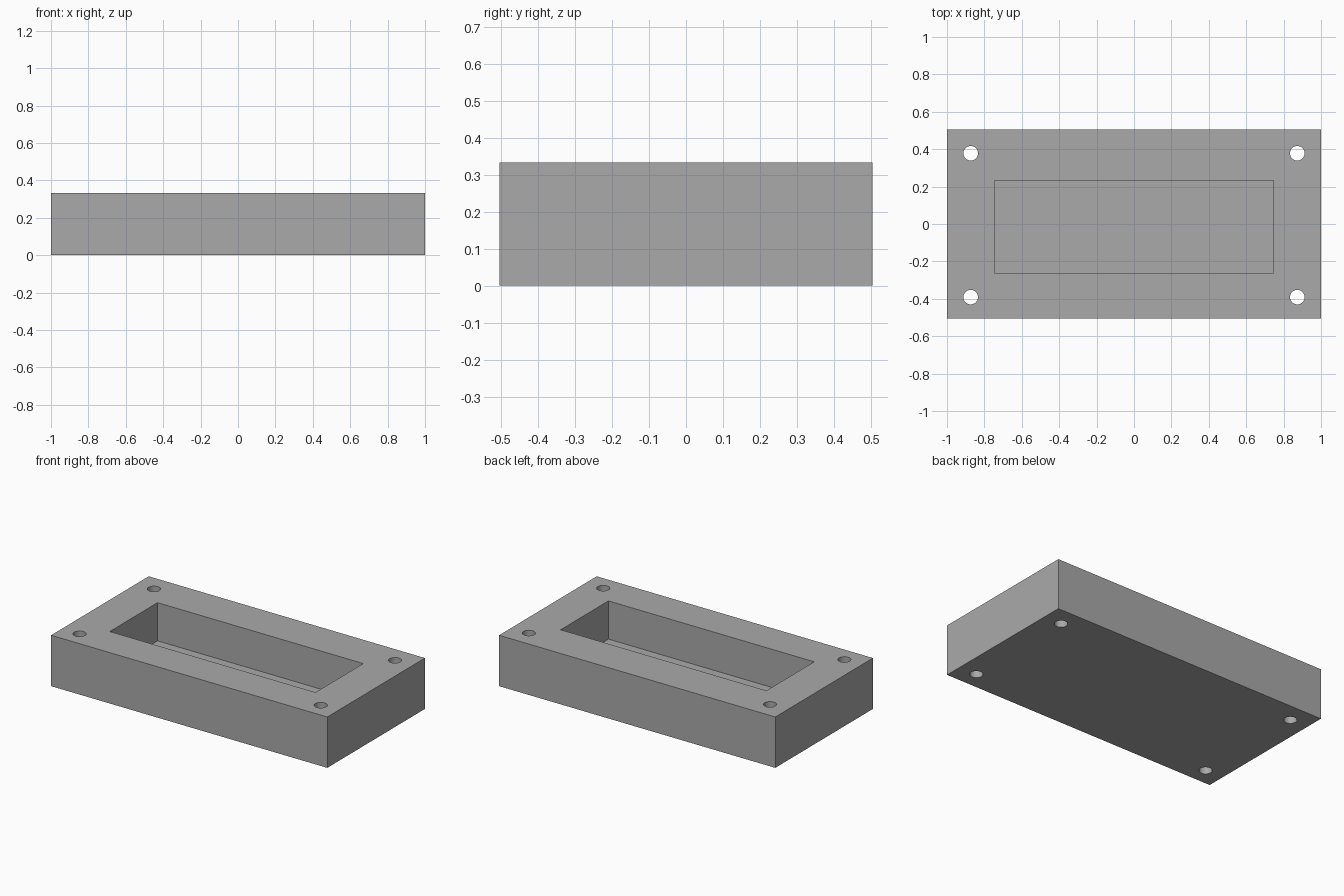
import bpy
import bmesh
from mathutils import Matrix

cube = bpy.data.objects.get("Cube")
if cube:
    bpy.data.objects.remove(cube, do_unlink=True)

HEIGHT = 0.333
FLOOR = 0.083

grey = bpy.data.materials.new("plain grey")
grey.use_nodes = True
colour = (0.40, 0.40, 0.40, 1)
grey.diffuse_color = colour
grey.node_tree.nodes["Principled BSDF"].inputs["Base Color"].default_value = colour


def add_box(bm, x, y, z):
    """Box spanning the given (low, high) ranges."""
    spans = (x, y, z)
    centre = [(a + b) / 2 for a, b in spans]
    size = [b - a for a, b in spans]
    matrix = Matrix.Translation(centre) @ Matrix.Diagonal((*size, 1))
    bmesh.ops.create_cube(bm, size=1, matrix=matrix)


def make_object(name, bm):
    mesh = bpy.data.meshes.new(name)
    bm.to_mesh(mesh)
    bm.free()
    mesh.materials.append(grey)
    obj = bpy.data.objects.new(name, mesh)
    bpy.context.collection.objects.link(obj)
    return obj


# Solid block
bm = bmesh.new()
add_box(bm, (-1, 1), (-0.505, 0.505), (0, HEIGHT))
block = make_object("housing_block", bm)

# Open pocket and four corner screw holes, cut from the block
bm = bmesh.new()
add_box(bm, (-0.745, 0.745), (-0.262, 0.232), (FLOOR, HEIGHT + 0.1))
for x in (-0.873, 0.873):
    for y in (-0.391, 0.378):
        bmesh.ops.create_cone(bm, cap_ends=True, segments=40,
                              radius1=0.039, radius2=0.039, depth=1,
                              matrix=Matrix.Translation((x, y, HEIGHT / 2)))
cutter = make_object("pocket_and_hole_cutter", bm)

cut = block.modifiers.new("Cut", 'BOOLEAN')
cut.operation = 'DIFFERENCE'
cut.solver = 'EXACT'
cut.object = cutter
bpy.context.view_layer.objects.active = block
block.select_set(True)
bpy.ops.object.modifier_apply(modifier=cut.name)
bpy.data.objects.remove(cutter, do_unlink=True)

# Smooth hole walls with crisp edges
bpy.ops.object.shade_smooth_by_angle()
